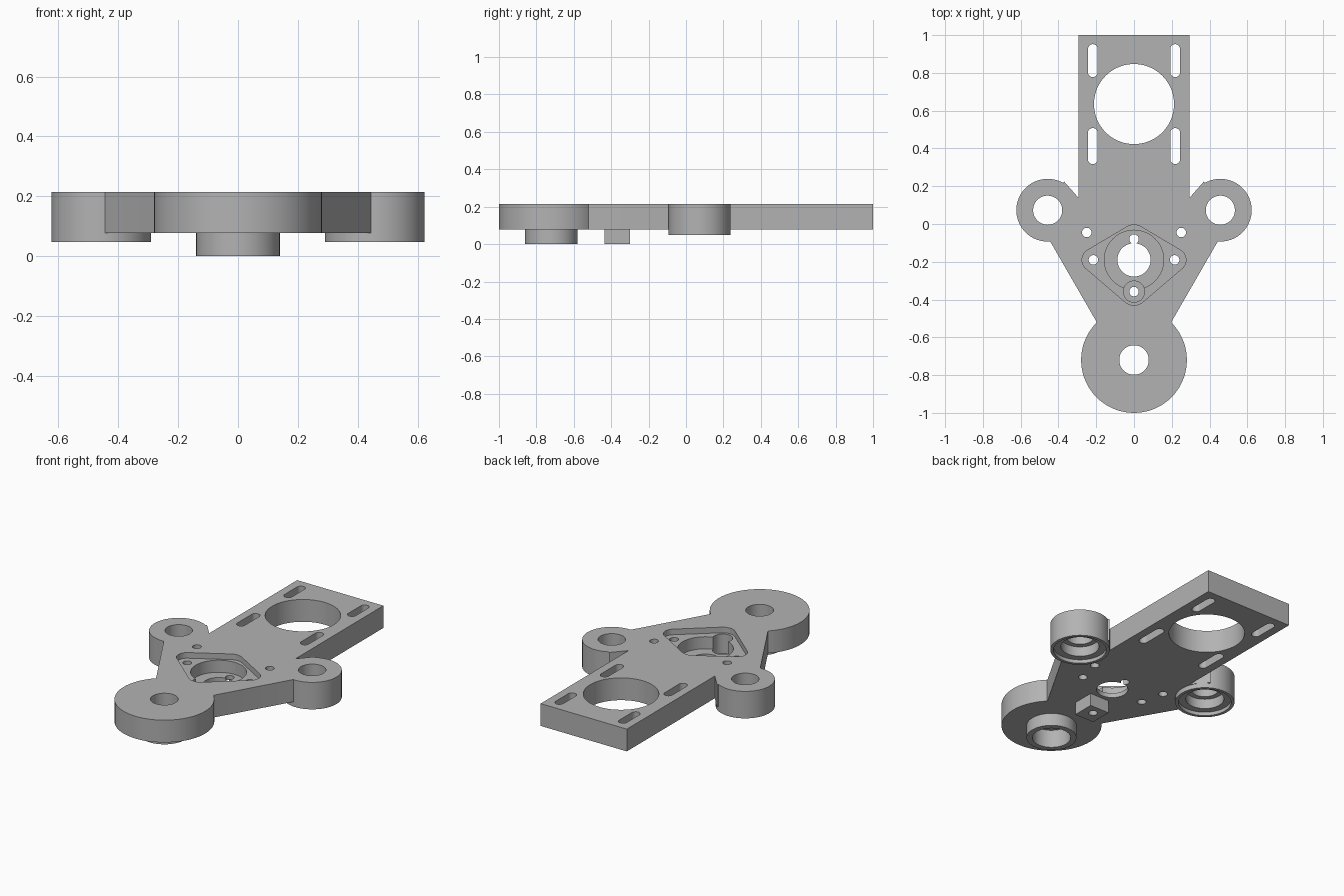
import bpy, bmesh, math
from mathutils import Vector

if "Cube" in bpy.data.objects:
    bpy.data.objects.remove(bpy.data.objects["Cube"])

TOP, BASE, EPS = 0.215, 0.077, 0.02   # plate top, plate underside, cutter overshoot

grey = bpy.data.materials.new("machined_grey")
grey.use_nodes = True
colour = (0.45, 0.45, 0.45, 1)
grey.diffuse_color = colour
grey.node_tree.nodes["Principled BSDF"].inputs["Base Color"].default_value = colour


def prism(name, points, z0, z1):
    """Extrude a closed outline between two heights."""
    bm = bmesh.new()
    face = bm.faces.new([bm.verts.new((x, y, z0)) for x, y in points])
    new = bmesh.ops.extrude_face_region(bm, geom=[face])["geom"]
    bmesh.ops.translate(bm, vec=(0, 0, z1 - z0),
                        verts=[v for v in new if isinstance(v, bmesh.types.BMVert)])
    bmesh.ops.recalc_face_normals(bm, faces=bm.faces)
    mesh = bpy.data.meshes.new(name)
    bm.to_mesh(mesh)
    bm.free()
    mesh.materials.append(grey)
    ob = bpy.data.objects.new(name, mesh)
    bpy.context.collection.objects.link(ob)
    return ob


def circle(x, y, r, n=72):
    return [(x + r * math.cos(math.tau * i / n), y + r * math.sin(math.tau * i / n))
            for i in range(n)]


def hull(discs):
    """Convex outline wrapped around several circles."""
    pts = sorted({(round(x, 5), round(y, 5)) for d in discs for x, y in circle(*d)})

    def chain(seq):
        out = []
        for p in seq:
            while len(out) > 1 and (Vector(out[-1]) - Vector(out[-2])).cross(
                    Vector(p) - Vector(out[-1])) <= 1e-7:
                out.pop()
            out.append(p)
        return out[:-1]
    return chain(pts) + chain(pts[::-1])


def combine(target, tool, operation):
    mod = target.modifiers.new("combine", 'BOOLEAN')
    mod.operation, mod.solver, mod.object = operation, 'EXACT', tool
    bpy.context.view_layer.objects.active = target
    bpy.ops.object.modifier_apply(modifier=mod.name)
    bpy.data.objects.remove(tool)


# Main plate outline, mirrored left to right
half = [(0.295, 1), (0.295, 0.14), (0.37, 0.225), (0.50, 0.0), (0.445, -0.09), (0.20, -0.515), (0.17, -0.6)]
plate = prism("mounting_plate", [(-x, y) for x, y in half] + half[::-1], BASE, TOP)


def add(points, z0, z1):
    combine(plate, prism("boss", points, z0, z1), 'UNION')


def cut(points, z0, z1):
    combine(plate, prism("cutter", points, z0, z1), 'DIFFERENCE')


def drill(x, y, r, z0=-EPS, z1=TOP + EPS):
    cut(circle(x, y, r), z0, z1)


# Front wheel, its lower collar, side bosses and the sensor block
add(circle(0, -0.72, 0.28), BASE, TOP)
add(circle(0, -0.72, 0.14), 0, BASE + EPS)
for s in (-1, 1):
    add(circle(s * 0.457, 0.073, 0.166), 0.048, TOP)
add([(-0.065, -0.435), (0.065, -0.435), (0.065, -0.3), (-0.065, -0.3)], 0, BASE + EPS)

# Bores with stepped seats from below
drill(0, -0.72, 0.078)
drill(0, -0.72, 0.107, -EPS, 0.11)
for s in (-1, 1):
    drill(s * 0.457, 0.073, 0.077)
    drill(s * 0.457, 0.073, 0.148, 0, 0.07)
    drill(s * 0.457, 0.073, 0.107, 0, 0.13)

# Large rear opening and the four adjustment slots
drill(0, 0.635, 0.212)
for s in (-1, 1):
    for y0, y1 in ((0.343, 0.482), (0.804, 0.926)):
        cut(hull([(s * 0.218, y0, 0.026), (s * 0.218, y1, 0.026)]), 0, TOP + EPS)

# Diamond pocket with a deeper round seat and a small relief
cut(hull([(-0.215, -0.19, 0.06), (0.215, -0.19, 0.06), (0, -0.08, 0.075), (0, -0.358, 0.072)]),
    TOP - 0.035, TOP + EPS)
drill(0, -0.19, 0.157, 0.105)
drill(0, -0.358, 0.056, 0.06)
drill(0, -0.19, 0.088)

# Screw holes
for x, y in ((0.25, -0.045), (-0.25, -0.045), (0.215, -0.19), (-0.215, -0.19), (0, -0.358), (0, -0.08)):
    drill(x, y, 0.025)

bpy.ops.object.select_all(action='DESELECT')
plate.select_set(True)
bpy.context.view_layer.objects.active = plate
bpy.ops.object.shade_smooth_by_angle(angle=math.radians(30))
